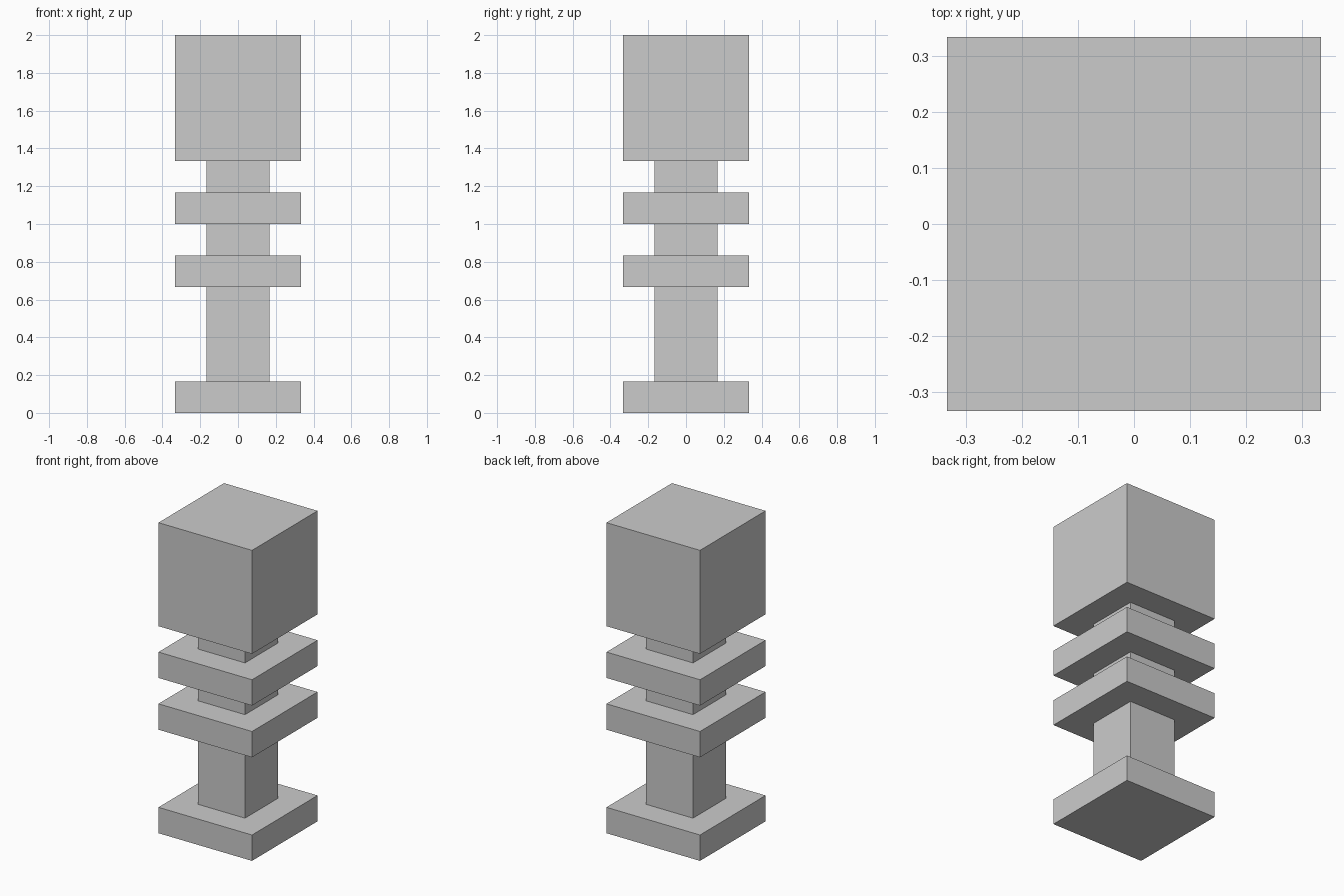
import bpy

if "Cube" in bpy.data.objects:
    bpy.data.objects.remove(bpy.data.objects["Cube"])

U = 1 / 6  # the whole model sits on a grid of sixths


def block(name, width, bottom, top):
    """Square block centred on the z axis, sizes in grid units."""
    bpy.ops.mesh.primitive_cube_add(size=1, location=(0, 0, (bottom + top) / 2 * U))
    obj = bpy.context.object
    obj.name = name
    obj.scale = (width * U, width * U, (top - bottom) * U)
    bpy.ops.object.transform_apply(location=False, rotation=False, scale=True)
    return obj


# Foot and main shaft
block("base_plate", 4, 0, 1)
block("shaft", 2, 1, 4)

# Two collars with narrow necks between
block("lower_collar", 4, 4, 5)
block("lower_neck", 2, 5, 6)
block("upper_collar", 4, 6, 7)
block("upper_neck", 2, 7, 8)

# Cube on top
block("head_block", 4, 8, 12)
